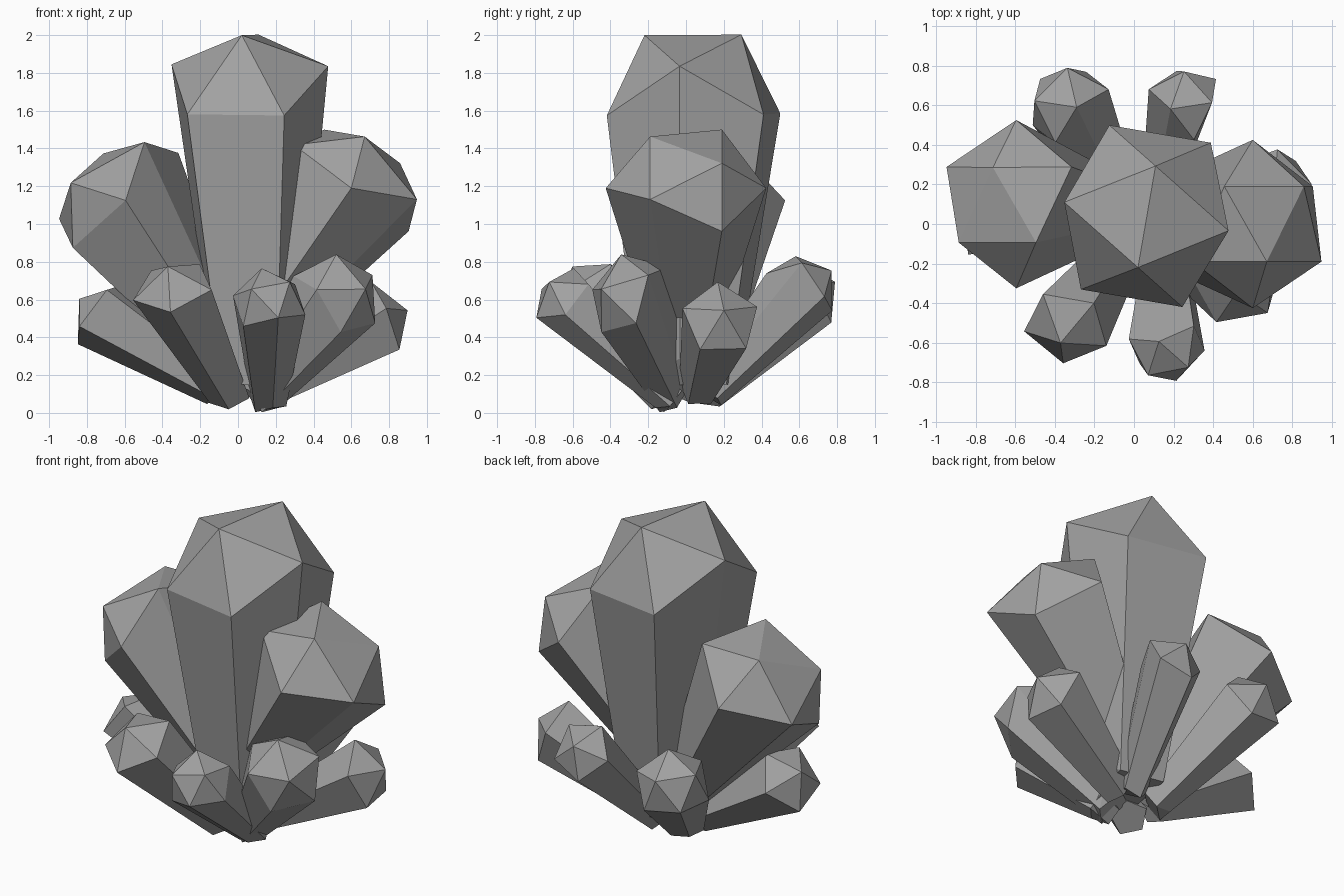
import bpy, bmesh
from mathutils import Vector, Matrix

cube = bpy.data.objects.get("Cube")
if cube:
    bpy.data.objects.remove(cube)

stone = bpy.data.materials.new("grey_stone")
stone.use_nodes = True
GREY = (0.36, 0.36, 0.36, 1)
stone.diffuse_color = GREY
stone.node_tree.nodes["Principled BSDF"].inputs["Base Color"].default_value = GREY


def frame(a, b):
    """Orthonormal frame with z along a and x leaning towards b."""
    z = a.normalized()
    x = (b - z * b.dot(z)).normalized()
    return Matrix((x, z.cross(x), z)).transposed()


def crystal(name, root, head, radius, pole, side, taper=0.5, squash=1):
    """Upper half of a twenty-sided solid, drawn down to a smaller root."""
    root, head = Vector(root), Vector(head)
    axis = (head - root).normalized()

    def along(v, k):
        return v + axis * (v.dot(axis) * (k - 1))

    bm = bmesh.new()
    bmesh.ops.create_icosphere(bm, subdivisions=1, radius=1)
    top = max(bm.verts, key=lambda v: v.co.z)
    near = top.link_edges[0].other_vert(top)
    target = frame(along(Vector(pole), 1 / squash), along(Vector(side), 1 / squash))
    turn = target @ frame(top.co, near.co).transposed()
    shape = [along(turn @ v.co * radius, squash) for v in bm.verts]
    shape = [p for p in shape if p.dot(axis) > -0.22 * radius]
    bm.free()

    # hull of head and root gives cap, tapered shaft and closed foot
    bm = bmesh.new()
    for centre, size in ((head, 1), (root, taper)):
        for p in shape:
            bm.verts.new(centre + p * size)
    hull = bmesh.ops.convex_hull(bm, input=bm.verts)
    inner = {g for g in hull["geom_interior"] if isinstance(g, bmesh.types.BMVert)}
    bmesh.ops.delete(bm, geom=list(inner), context="VERTS")
    bmesh.ops.dissolve_limit(bm, angle_limit=0.01, verts=bm.verts, edges=bm.edges)
    bmesh.ops.recalc_face_normals(bm, faces=bm.faces)
    mesh = bpy.data.meshes.new(name)
    bm.to_mesh(mesh)
    bm.free()
    mesh.materials.append(stone)
    bpy.context.collection.objects.link(bpy.data.objects.new(name, mesh))


# Three large crystals
crystal("centre_crystal", (.1, .01, .15), (.06, .04, 1.58), .495,
        (-.04, -.26, .42), (.05, .26, .42), taper=.55)
crystal("right_large_crystal", (0, .08, .2), (-.595, .1, 1.125), .425,
        (0, -.42, 0), (.11, -.2, .34), taper=.3, squash=.72)
crystal("left_large_crystal", (-.05, 0, .25), (.6, 0, 1.19), .425,
        (0, -.42, 0), (.07, -.19, .27), taper=.3, squash=.72)

# Ring of small crystals around the foot
crystal("right_small_crystal", (-.07, 0, .1), (-.66, -.01, .47), .23,
        (.05, -.23, -.03), (-.05, -.1, .21))
crystal("front_right_small_crystal", (-.03, -.06, .04), (-.32, -.46, .575), .25,
        (-.2, -.55, .78), (-.03, -.26, -.12))
crystal("front_left_small_crystal", (.16, -.07, .06), (.165, -.61, .57), .2,
        (-.11, -.18, .1), (.04, -.21, -.06))
crystal("left_front_small_crystal", (.11, -.05, .09), (.51, -.27, .6), .25,
        (.01, -.07, .23), (.22, .08, .13))
crystal("left_back_small_crystal", (.12, .06, .11), (.68, .17, .46), .235,
        (.21, .03, .08), (.04, 0, .27))
crystal("back_right_small_crystal", (-.06, .09, .09), (-.32, .59, .59), .225,
        (.03, 0, .22), (-.02, .2, .08))
crystal("back_left_small_crystal", (.13, .1, .09), (.26, .6, .64), .205,
        (-.08, -.02, .2), (0, .18, .1))
